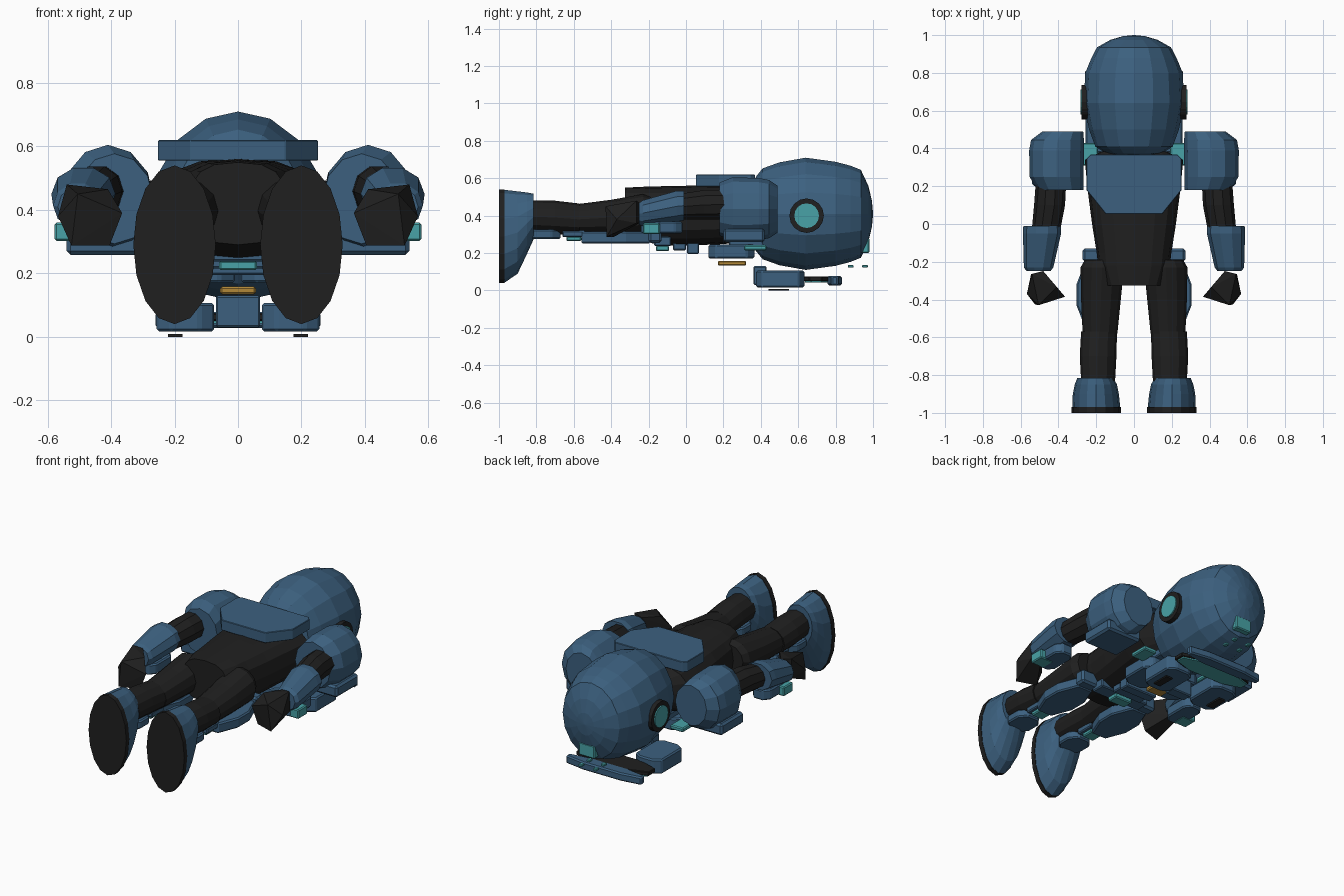
import bpy, bmesh, math

if "Cube" in bpy.data.objects:
    bpy.data.objects.remove(bpy.data.objects["Cube"])

def material(name, rgb):
    m = bpy.data.materials.new(name)
    m.diffuse_color = (*rgb, 1)
    m.use_nodes = True
    m.node_tree.nodes["Principled BSDF"].inputs["Base Color"].default_value = m.diffuse_color
    return m

BLUE = material("steel_blue", (.045, .118, .213))
BLACK = material("charcoal", (.014, .014, .014))
TEAL = material("teal_glow", (.065, .365, .385))
GOLD = material("gold", (.45, .25, .04))

def finish(name, bm, mat, bevel=0):
    bmesh.ops.recalc_face_normals(bm, faces=bm.faces)
    me = bpy.data.meshes.new(name)
    bm.to_mesh(me)
    bm.free()
    me.materials.append(mat)
    ob = bpy.data.objects.new(name, me)
    bpy.context.collection.objects.link(ob)
    if bevel:
        b = ob.modifiers.new("bevel", 'BEVEL')
        b.width, b.segments = bevel, 1
    return ob

def loft(name, rings, mat, n=12, power=1.0):
    """Body along y; each ring is (y, cx, cz, rx, rz)."""
    bm = bmesh.new()
    loops = []
    for y, cx, cz, rx, rz in rings:
        loop = []
        for i in range(n):
            a = 2 * math.pi * i / n
            c, s = math.cos(a), math.sin(a)
            c = math.copysign(abs(c) ** power, c)
            s = math.copysign(abs(s) ** power, s)
            loop.append(bm.verts.new((cx + rx * c, y, cz + rz * s)))
        loops.append(loop)
    for a, b in zip(loops, loops[1:]):
        for i in range(n):
            j = (i + 1) % n
            bm.faces.new((a[i], a[j], b[j], b[i]))
    bm.faces.new(loops[0])
    bm.faces.new(loops[-1])
    return finish(name, bm, mat)

def plate(name, pts, z0, z1, mat, bevel=.008):
    """Flat polygon in x, y thickened between z0 and z1."""
    bm = bmesh.new()
    f = bm.faces.new([bm.verts.new((x, y, z0)) for x, y in pts])
    r = bmesh.ops.extrude_face_region(bm, geom=[f])
    for v in r["geom"]:
        if isinstance(v, bmesh.types.BMVert):
            v.co.z = z1
    return finish(name, bm, mat, bevel)

def box(name, x0, x1, y0, y1, z0, z1, mat, bevel=.006):
    return plate(name, [(x0, y0), (x1, y0), (x1, y1), (x0, y1)], z0, z1, mat, bevel)

def hexagon(name, x0, x1, y0, y1, z0, z1, mat, cut, bevel=.008):
    """Plate with all four corners cut, pointed along its length."""
    w = (x1 - x0) * .25
    pts = [(x0 + w, y0), (x1 - w, y0), (x1, y0 + cut), (x1, y1 - cut),
           (x1 - w, y1), (x0 + w, y1), (x0, y1 - cut), (x0, y0 + cut)]
    return plate(name, pts, z0, z1, mat, bevel)

def disc(name, x0, x1, y, z, r, mat, n=16):
    bm = bmesh.new()
    rings = [[bm.verts.new((x, y + r * math.cos(2 * math.pi * i / n),
                            z + r * math.sin(2 * math.pi * i / n)))
              for i in range(n)] for x in (x0, x1)]
    for i in range(n):
        j = (i + 1) % n
        bm.faces.new((rings[0][i], rings[0][j], rings[1][j], rings[1][i]))
    bm.faces.new(rings[0])
    bm.faces.new(rings[1])
    return finish(name, bm, mat)

# Head
loft("head", [(y, 0, .41, rx, rz) for y, rx, rz in
     [(.355, .06, .15), (.375, .15, .2), (.41, .205, .243), (.5, .238, .275), (.64, .266, .3),
      (.8, .258, .278), (.88, .225, .257), (.935, .196, .235), (.975, .125, .15),
      (.994, .06, .07), (1.0, .005, .005)]], BLUE, 16)
box("crest", -.055, .055, .92, .98, .2, .28, TEAL)

# Face armour
hexagon("brow", -.26, .26, .757, .833, .028, .078, BLUE, .02)
hexagon("visor_frame", -.25, .25, .62, .765, .05, .075, BLACK, .04, .004)
hexagon("visor", -.238, .238, .635, .757, .042, .052, TEAL, .035, 0)
box("mouth_guard", -.07, .07, .36, .43, .03, .13, BLUE)

# Torso
loft("torso", [(.385, 0, .41, .17, .1), (.34, 0, .41, .26, .145), (.2, 0, .405, .248, .157),
     (0, 0, .4, .222, .16), (-.15, 0, .4, .198, .157), (-.22, 0, .41, .19, .145),
     (-.325, 0, .42, .153, .13)], BLACK, 16, .75)
plate("back_plate", [(-.15, .053), (.15, .053), (.252, .18), (.252, .345), (.23, .368),
      (-.23, .368), (-.252, .345), (-.252, .18)], .555, .62, BLUE, .003)
box("neck", -.1, .1, .33, .42, .32, .5, BLACK)

# Chest, belly and belt
box("collar_plate", -.15, .15, .23, .43, .235, .28, BLUE)
box("chest_badge", -.056, .056, .17, .322, .133, .158, GOLD)
box("belly_plate_upper", -.11, .11, .005, .07, .195, .26, BLUE)
box("belly_plate_lower", -.1, .1, -.07, 0, .215, .265, BLUE)
box("belt", -.17, .17, -.17, -.08, .237, .29, BLUE)
box("belt_buckle", -.06, .06, -.16, -.09, .21, .24, TEAL)
for y in (.88, .957):
    for x in (-.05, .05):
        box("sensor", x - .012, x + .012, y - .015, y + .015, .122, .137, TEAL, .003)

for s, side in ((-1, "left"), (1, "right")):
    def nm(part):
        return side + "_" + part

    def span(a, b):
        return sorted((s * a, s * b))

    # Ear
    disc(nm("ear_rim"), s * .22, s * .277, .645, .4, .092, BLACK)
    disc(nm("ear_light"), s * .22, s * .284, .645, .4, .066, TEAL)

    # Face sides
    hexagon(nm("cheek"), *span(.075, .257), .375, .633, .017, .107, BLUE, .03)
    box(nm("cheek_vent"), *span(.175, .22), .44, .55, 0, .009, BLACK, 0)

    # Chest
    hexagon(nm("chest_plate"), *span(.01, .2), .12, .365, .17, .245, BLUE, .04)
    box(nm("collar_light"), *span(.19, .28), .31, .43, .215, .242, TEAL)

    # Arm
    loft(nm("shoulder"), [(.49, s * .377, .435, .108, .125), (.445, s * .405, .435, .14, .155),
         (.39, s * .41, .435, .145, .166), (.25, s * .41, .435, .143, .17),
         (.18, s * .39, .435, .122, .142)], BLUE, 12)
    box(nm("shoulder_plate"), *span(.3, .54), .2, .42, .258, .33, BLUE, .012)
    loft(nm("upper_arm"), [(.26, s * .437, .46, .08, .082), (.1, s * .447, .458, .082, .083),
         (-.04, s * .467, .447, .075, .072)], BLACK, 10)
    loft(nm("forearm"), [(-.01, s * .487, .454, .099, .083), (-.05, s * .487, .45, .101, .087),
         (-.23, s * .505, .414, .078, .072), (-.25, s * .505, .41, .063, .062)], BLUE, 10)
    hexagon(nm("forearm_plate"), *span(.42, .545), -.24, -.02, .305, .37, BLUE, .04)
    box(nm("forearm_light"), *span(.485, .578), -.23, -.14, .302, .36, TEAL)

    # Hand: tapered wedge, tilted inward
    bm = bmesh.new()
    pts = [(.545, -.265, .36), (.485, -.25, .36), (.48, -.25, .47), (.54, -.265, .48),
           (.525, -.425, .287), (.405, -.385, .287), (.365, -.385, .39), (.567, -.37, .38),
           (.505, -.43, .45), (.41, -.335, .465)]
    bmesh.ops.convex_hull(bm, input=[bm.verts.new((s * x, y, z)) for x, y, z in pts])
    finish(nm("hand"), bm, BLACK)

    # Leg
    loft(nm("thigh"), [(-.19, s * .165, .41, .095, .09), (-.23, s * .168, .405, .115, .11),
         (-.4, s * .175, .39, .105, .095), (-.58, s * .18, .38, .092, .082)], BLACK, 12)
    loft(nm("lower_leg"), [(-.57, s * .185, .38, .095, .085), (-.7, s * .19, .39, .097, .09),
         (-.83, s * .19, .395, .09, .087)], BLACK, 12)
    box(nm("hip_plate"), *span(.15, .272), -.2, -.13, .255, .34, BLUE, .012)
    hexagon(nm("thigh_plate"), *span(.1, .305), -.56, -.19, .252, .315, BLUE, .13)
    box(nm("knee_light"), *span(.15, .23), -.64, -.56, .264, .29, TEAL)
    box(nm("knee_plate"), *span(.13, .25), -.66, -.54, .285, .32, BLUE)
    hexagon(nm("shin_plate"), *span(.11, .27), -.85, -.67, .275, .325, BLUE, .05)

    # Boot and sole
    loft(nm("boot"), [(-.97, s * .2, .29, .127, .248), (-.9, s * .202, .31, .122, .22),
         (-.85, s * .202, .36, .112, .164), (-.815, s * .205, .395, .095, .122)], BLUE, 16)
    loft(nm("sole"), [(-1, s * .2, .29, .13, .25), (-.97, s * .2, .29, .13, .25)], BLACK, 16)
